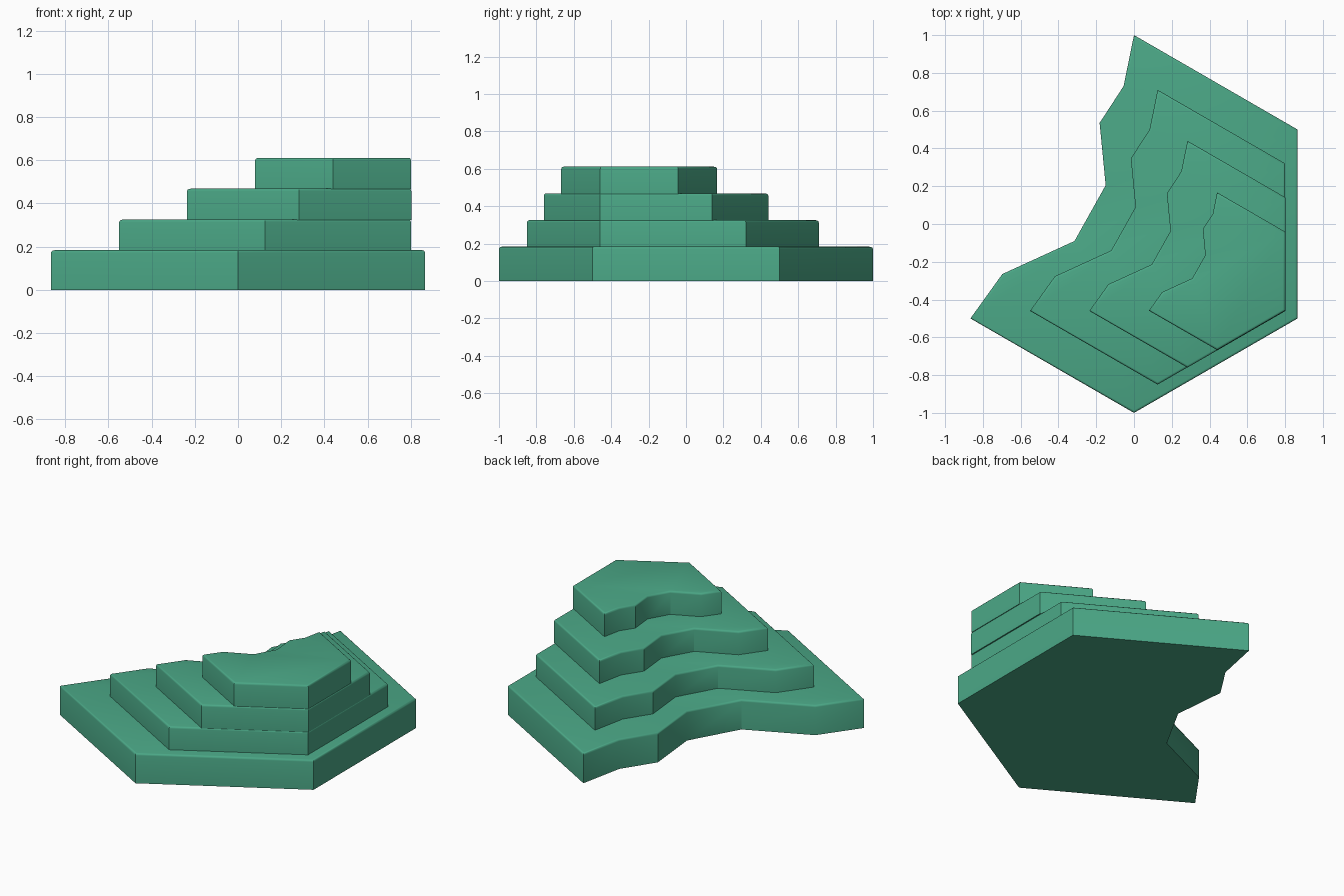
import bpy, bmesh
from math import radians

if "Cube" in bpy.data.objects:
    bpy.data.objects.remove(bpy.data.objects["Cube"])

# Plan outline: hexagon with one jagged, eroded side
OUTLINE = [(0, 1), (-0.055, 0.73), (-0.182, 0.535), (-0.15, 0.205),
           (-0.315, -0.09), (-0.697, -0.265), (-0.866, -0.5),
           (0, -1), (0.866, -0.5), (0.866, 0.5)]

mat = bpy.data.materials.new("green")
mat.diffuse_color = (0.07, 0.39, 0.24, 1)
mat.use_nodes = True
mat.node_tree.nodes["Principled BSDF"].inputs["Base Color"].default_value = mat.diffuse_color


def terrace(name, scale, cx, cy, z0, z1, rim=0.012):
    """Extruded outline with a softly rounded top rim."""
    bm = bmesh.new()
    face = bm.faces.new([bm.verts.new((cx + x * scale, cy + y * scale, z0))
                         for x, y in OUTLINE])
    bmesh.ops.extrude_face_region(bm, geom=[face])
    # the extruded copy becomes the top
    top = [v for v in bm.verts if v not in set(face.verts)] if face.is_valid else list(bm.verts)[len(OUTLINE):]
    for v in top:
        v.co.z = z1
    bmesh.ops.recalc_face_normals(bm, faces=bm.faces[:])
    rim_edges = [e for e in bm.edges if all(v.co.z > z1 - 1e-5 for v in e.verts)]
    bmesh.ops.bevel(bm, geom=rim_edges, offset=rim, segments=3, profile=0.5,
                    affect='EDGES')
    mesh = bpy.data.meshes.new(name)
    bm.to_mesh(mesh)
    bm.free()
    obj = bpy.data.objects.new(name, mesh)
    bpy.context.collection.objects.link(obj)
    mesh.materials.append(mat)
    mesh.shade_smooth()
    mesh.set_sharp_from_angle(angle=radians(35))
    return obj


# Wide base, then three shrinking steps flush along the right side
terrace("base_slab", 1.0, 0, 0, 0, 0.183)
terrace("lower_step", 0.78, 0.125, -0.07, 0.18, 0.325)
terrace("middle_step", 0.60, 0.283, -0.16, 0.323, 0.468)
terrace("top_step", 0.417, 0.44, -0.25, 0.466, 0.611)
